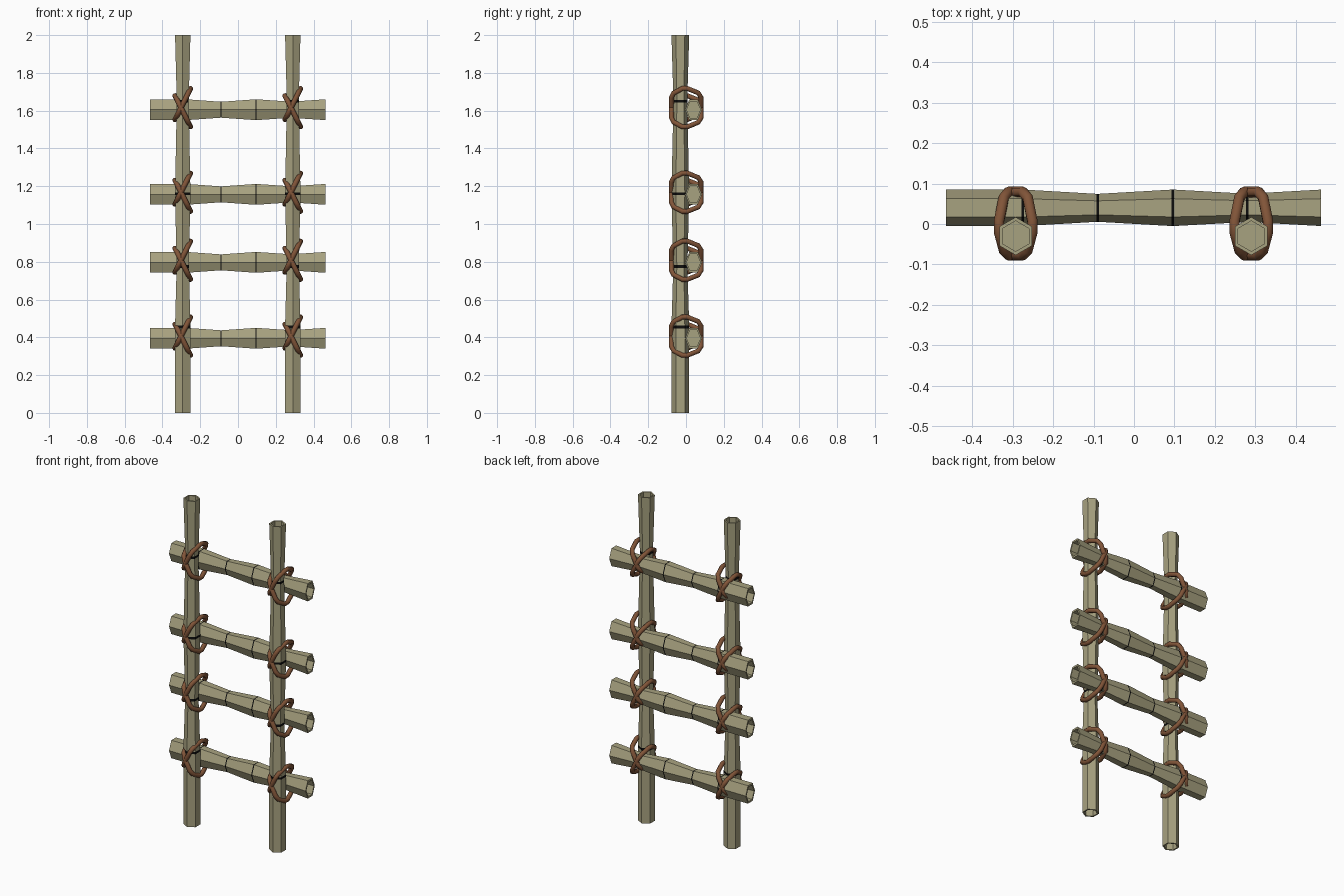
import bpy, bmesh, math
from mathutils import Vector

if "Cube" in bpy.data.objects:
    bpy.data.objects.remove(bpy.data.objects["Cube"])


def material(name, rgb):
    m = bpy.data.materials.new(name)
    m.diffuse_color = (*rgb, 1)
    m.use_nodes = True
    m.node_tree.nodes["Principled BSDF"].inputs["Base Color"].default_value = m.diffuse_color
    return m


BAMBOO = material("dry bamboo", (0.39, 0.36, 0.215))
NODE = material("dark node", (0.004, 0.004, 0.004))
ROPE = material("brown rope", (0.22, 0.09, 0.04))


def finish(bm, name, mats, loc):
    bmesh.ops.recalc_face_normals(bm, faces=bm.faces)
    me = bpy.data.meshes.new(name)
    bm.to_mesh(me)
    bm.free()
    for m in mats:
        me.materials.append(m)
    ob = bpy.data.objects.new(name, me)
    ob.location = loc
    bpy.context.collection.objects.link(ob)
    return ob


def bamboo(name, loc, along, across, ry, rw, nodes, band, depth):
    """Six-sided cane with hollow ends; nodes = (distance, width factor)."""
    along, across, side = Vector(along), Vector(across), Vector((0, 1, 0))
    first, last = nodes[0], nodes[-1]
    rings = [(first[0] + depth, 0.8, 0), (first[0], 0.8, 0), (*first, 0)]
    for t, f in nodes[1:-1]:
        rings += [(t - band / 2, f, 0), (t + band / 2, f, 1)]
    rings += [(*last, 0), (last[0], 0.8, 0), (last[0] - depth, 0.8, 0)]
    bm = bmesh.new()
    loops = []
    for t, f, _ in rings:
        loops.append([bm.verts.new(along * t
                      + side * (ry * f * math.cos(k * math.pi / 3))
                      + across * (rw * f * math.sin(k * math.pi / 3)))
                      for k in range(6)])
    for i in range(len(loops) - 1):
        for k in range(6):
            j = (k + 1) % 6
            face = bm.faces.new((loops[i][k], loops[i][j],
                                 loops[i + 1][j], loops[i + 1][k]))
            face.material_index = rings[i + 1][2]
    # floors inside the hollow ends
    bm.faces.new(loops[0])
    bm.faces.new(loops[-1])
    return finish(bm, name, (BAMBOO, NODE), loc)


def rope_loop(name, loc, lean):
    """Closed rope around pole and rung, lying in a leaning plane."""
    up = Vector((0.043 * lean, 0, 0.086))
    depth_dir = Vector((0, 1, 0))
    binormal = up.cross(depth_dir).normalized()
    path = [(-0.077, -0.6), (-0.077, 0.6), (-0.008, 1.03),
            (0.079, 0.62), (0.079, -0.62), (-0.008, -1.03)]
    corners = [depth_dir * y + up * s for y, s in path]
    # round every corner slightly
    pts = []
    for i, c in enumerate(corners):
        a, b = corners[i - 1], corners[(i + 1) % 6]
        pts += [c.lerp(a, 0.16), c.lerp(b, 0.16)]
    bm = bmesh.new()
    n, sides, r = len(pts), 8, 0.0135
    rings = []
    for i, p in enumerate(pts):
        tangent = (pts[(i + 1) % n] - pts[i - 1]).normalized()
        normal = tangent.cross(binormal)
        rings.append([bm.verts.new(p
                      + normal * (r * math.cos(k * math.tau / sides))
                      + binormal * (r * math.sin(k * math.tau / sides)))
                      for k in range(sides)])
    for i in range(n):
        for k in range(sides):
            a, b, j = rings[i], rings[(i + 1) % n], (k + 1) % sides
            bm.faces.new((a[k], a[j], b[j], b[k]))
    for f in bm.faces:
        f.smooth = True
    return finish(bm, name, (ROPE,), loc)


POLES = {"left": -0.2925, "right": 0.29}
RUNGS = (0.395, 0.797, 1.157, 1.605)

# upright poles
for label, x in POLES.items():
    bamboo(label + "_pole", (x, -0.03, 0), (0, 0, 1), (1, 0, 0), 0.047, 0.047,
           [(0, 1), (0.455, 1), (0.775, 0.8), (1.16, 1), (1.65, 0.78), (2, 1)],
           0.014, 0.08)

# rungs with their rope lashings
for i, z in enumerate(RUNGS, 1):
    bamboo(f"rung_{i}", (0, 0.04, z), (1, 0, 0), (0, 0, 1), 0.045, 0.0635,
           [(-0.465, 1), (-0.275, 1), (-0.09, 0.77), (0.096, 1),
            (0.28, 0.78), (0.462, 1)], 0.0065, 0.05)
    for label, x in POLES.items():
        rope_loop(f"{label}_lashing_a_{i}", (x, 0, z + 0.03), 1)
        rope_loop(f"{label}_lashing_b_{i}", (x, 0, z - 0.008), -1)
